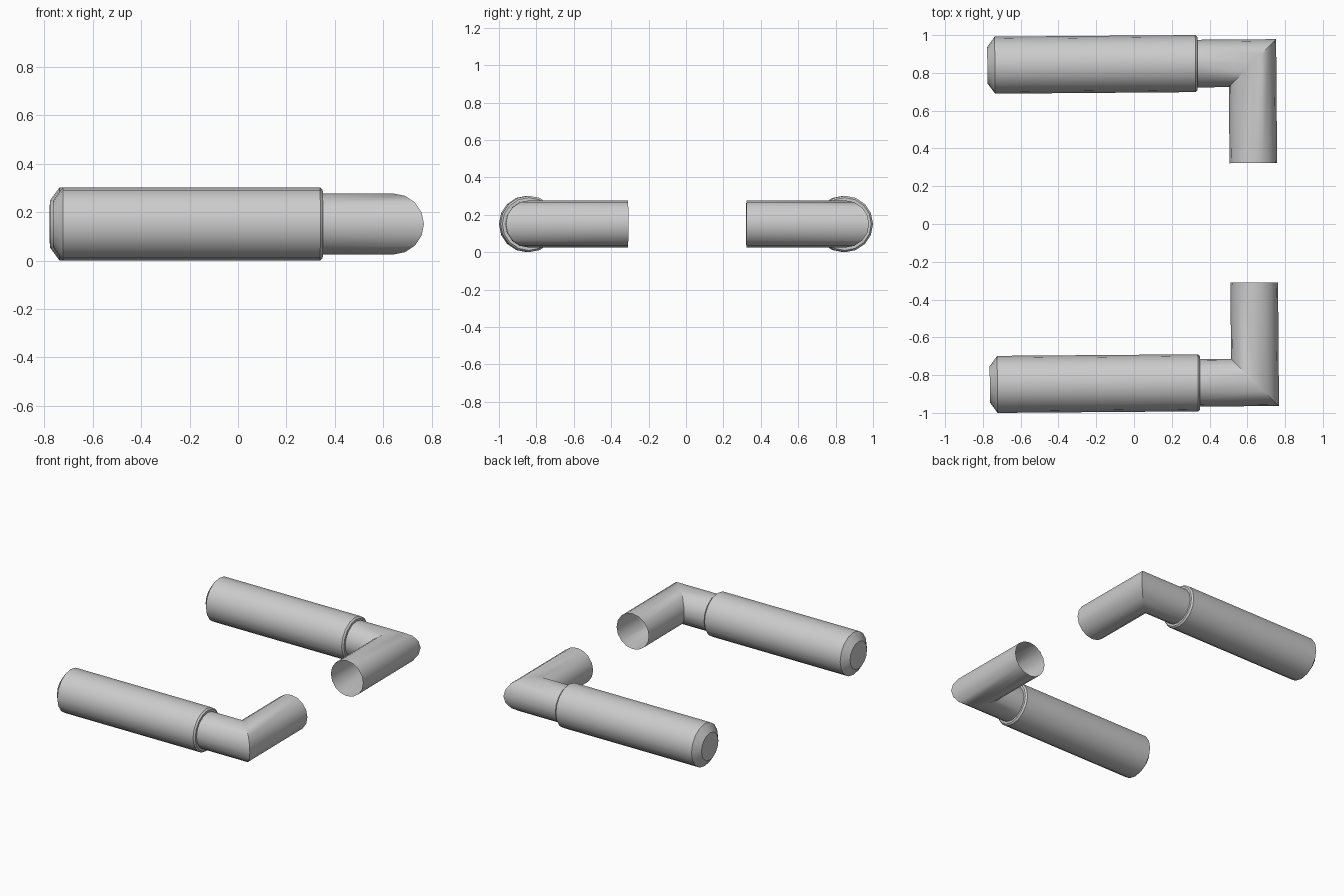
import bpy, bmesh
from math import cos, sin, tau, radians
from mathutils import Vector, Matrix

if "Cube" in bpy.data.objects:
    bpy.data.objects.remove(bpy.data.objects["Cube"])

SIDES = 16
AXIS_Y, AXIS_Z = 0.845, 0.151
BAR_R, ELBOW_X = 0.126, 0.634
# the whole model is turned a fraction of a degree about z
TURN = Matrix.Rotation(radians(0.45), 4, 'Z') @ Matrix.Translation((0, 0.0016, 0))


def circle(r):
    return [(r * cos(tau * i / SIDES), r * sin(tau * i / SIDES)) for i in range(SIDES)]


def loft(name, rings, cap_first=False):
    """Skin a list of point rings into a tube."""
    bm = bmesh.new()
    loops = [[bm.verts.new(TURN @ Vector(p)) for p in ring] for ring in rings]
    for a, b in zip(loops, loops[1:]):
        for i in range(SIDES):
            j = (i + 1) % SIDES
            bm.faces.new((a[i], a[j], b[j], b[i]))
    if cap_first:
        bm.faces.new(loops[0])
    bmesh.ops.recalc_face_normals(bm, faces=bm.faces)
    me = bpy.data.meshes.new(name)
    bm.to_mesh(me)
    bm.free()
    ob = bpy.data.objects.new(name, me)
    bpy.context.collection.objects.link(ob)
    bpy.ops.object.select_all(action='DESELECT')
    ob.select_set(True)
    bpy.context.view_layer.objects.active = ob
    bpy.ops.object.shade_smooth_by_angle(angle=radians(28))
    return ob


# (x, radius) profile of the chamfered grip, ending in a lip around the bar
GRIP = [(-0.77, 0.096), (-0.73, 0.151), (0.332, 0.151), (0.343, 0.141), (0.343, BAR_R)]

for side, s in (("left", 1), ("right", -1)):
    # grip
    loft(f"{side}_grip",
         [[(x, s * (AXIS_Y + u), AXIS_Z + v) for u, v in circle(r)] for x, r in GRIP],
         cap_first=True)

    # bent bar with a mitred elbow and an open inner end
    c = circle(BAR_R)
    loft(f"{side}_bar", [
        [(0.34, s * (AXIS_Y + u), AXIS_Z + v) for u, v in c],
        [(ELBOW_X + u, s * (AXIS_Y + u), AXIS_Z + v) for u, v in c],
        [(ELBOW_X + u, s * 0.316, AXIS_Z + v) for u, v in c],
    ])
